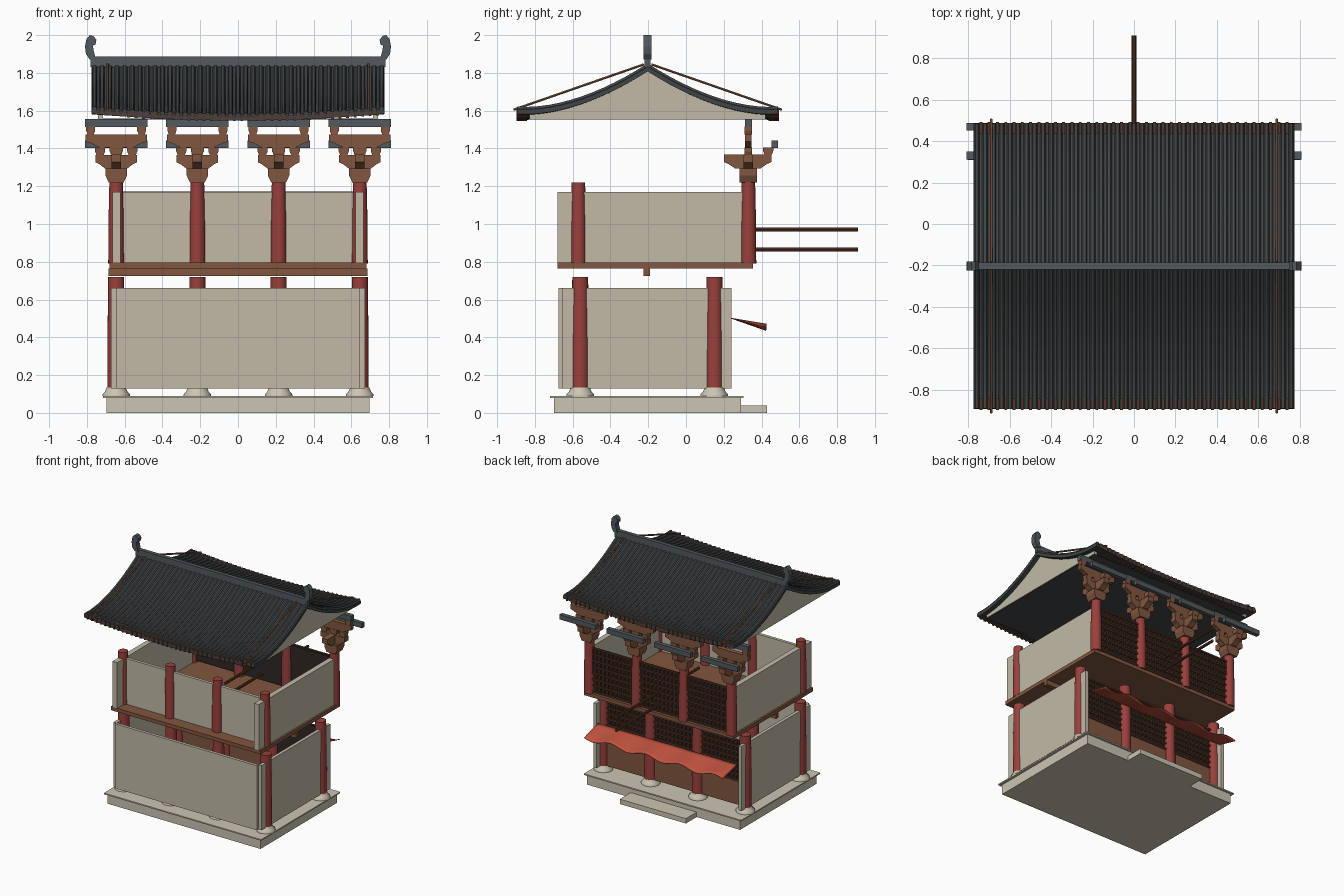
import bpy, bmesh, math
from mathutils import Vector

if "Cube" in bpy.data.objects:
    bpy.data.objects.remove(bpy.data.objects["Cube"])


def material(name, r, g, b):
    m = bpy.data.materials.new(name)
    m.use_nodes = True
    m.diffuse_color = (r, g, b, 1)
    m.node_tree.nodes["Principled BSDF"].inputs["Base Color"].default_value = (r, g, b, 1)
    return m


PLASTER = material("cream plaster", .54, .49, .39)
STONE = material("pale stone", .60, .56, .45)
RED = material("column red", .32, .052, .045)
TIMBER = material("brown timber", .22, .095, .05)
DARK_WOOD = material("dark timber", .10, .036, .02)
SCREEN = material("screen black brown", .028, .021, .016)
TILE = material("roof tile grey", .052, .06, .063)
RIDGE = material("ridge grey", .085, .10, .11)
CLOTH = material("awning red", .52, .085, .05)


def finish(name, bm, mat, smooth=False):
    bmesh.ops.recalc_face_normals(bm, faces=bm.faces[:])
    mesh = bpy.data.meshes.new(name)
    bm.to_mesh(mesh)
    bm.free()
    mesh.materials.append(mat)
    for p in mesh.polygons:
        p.use_smooth = smooth and abs(p.normal.z) < .95
    ob = bpy.data.objects.new(name, mesh)
    bpy.context.collection.objects.link(ob)
    return ob


def add_box(bm, x0, x1, y0, y1, z0, z1):
    vs = bmesh.ops.create_cube(bm, size=1)["verts"]
    for v in vs:
        v.co = Vector(((x0 + x1) / 2 + v.co.x * (x1 - x0),
                       (y0 + y1) / 2 + v.co.y * (y1 - y0),
                       (z0 + z1) / 2 + v.co.z * (z1 - z0)))


def boxes(name, mat, *dims):
    bm = bmesh.new()
    for d in dims:
        add_box(bm, *d)
    return finish(name, bm, mat)


def add_prism(bm, pts, axis, lo, hi):
    """Extrude an outline of (u, z) points along the y or x axis."""
    place = (lambda u, z, w: (u, w, z)) if axis == "y" else (lambda u, z, w: (w, u, z))
    rings = [[bm.verts.new(place(u, z, w)) for u, z in pts] for w in (lo, hi)]
    bm.faces.new(rings[0])
    bm.faces.new(rings[1])
    n = len(pts)
    for i in range(n):
        j = (i + 1) % n
        bm.faces.new((rings[0][i], rings[0][j], rings[1][j], rings[1][i]))


def turned(name, mat, x, y, profile, sides=20):
    """Stack of circular rings from (radius, z) pairs."""
    bm = bmesh.new()
    rings = [[bm.verts.new((x + r * math.cos(math.tau * i / sides),
                            y + r * math.sin(math.tau * i / sides), z))
              for i in range(sides)] for r, z in profile]
    bm.faces.new(rings[0])
    bm.faces.new(rings[-1])
    for a, b in zip(rings, rings[1:]):
        for i in range(sides):
            j = (i + 1) % sides
            bm.faces.new((a[i], a[j], b[j], b[i]))
    return finish(name, bm, mat, True)


def add_tube(bm, path, r, sides=6):
    """Tube along a path lying in a plane of constant x."""
    rings = []
    for k, p in enumerate(path):
        t = (path[min(k + 1, len(path) - 1)] - path[max(k - 1, 0)]).normalized()
        side = Vector((1, 0, 0))
        up = side.cross(t)
        rings.append([bm.verts.new(p + r * (side * math.cos(math.tau * i / sides)
                                            + up * math.sin(math.tau * i / sides)))
                      for i in range(sides)])
    bm.faces.new(rings[0])
    bm.faces.new(rings[-1])
    for a, b in zip(rings, rings[1:]):
        for i in range(sides):
            j = (i + 1) % sides
            bm.faces.new((a[i], a[j], b[j], b[i]))


COLUMN_X = (-.645, -.215, .215, .645)

# Platform and step
boxes("platform", STONE, (-.695, .695, -.7, .29, 0, .08), (-.715, .715, -.72, .305, .08, .09))
boxes("step", STONE, (-.3, .3, .29, .43, 0, .04))

# Columns with bell shaped stone feet
for x in COLUMN_X:
    for y in (-.56, .15):
        turned("column_foot", STONE, x, y,
               [(.073, .09), (.072, .1), (.06, .112), (.05, .135)], 12)
        turned("ground_column", RED, x, y, [(.047, .13), (.046, .4), (.042, .72)])
    for y in (-.57, .33):
        turned("upper_column", RED, x, y, [(.042, .79), (.041, 1.0), (.036, 1.22)])

# Walls
boxes("ground_front_wall", PLASTER, (-.645, .645, -.675, -.65, .13, .66))
boxes("upper_front_wall", PLASTER, (-.63, .63, -.58, -.555, .795, 1.17))
for s in (-1, 1):
    xs = sorted((s * .645, s * .672))
    boxes("ground_side_wall", PLASTER, (*xs, -.655, .24, .13, .66))
    xs = sorted((s * .622, s * .665))
    boxes("upper_side_wall", PLASTER, (*xs, -.68, .32, .795, 1.17))

# Upper floor and its beam
boxes("upper_floor", TIMBER, (-.68, .68, -.68, .355, .765, .795))
boxes("floor_beam", TIMBER, (-.685, .685, -.225, -.19, .725, .765))


def lattice(name, y, z0, z1, rows, cols):
    """Dark screen panels with a grid of bars in each bay."""
    back, bars = bmesh.new(), bmesh.new()
    for a, b in zip(COLUMN_X, COLUMN_X[1:]):
        lo, hi = a + .035, b - .035
        add_box(back, lo, hi, y - .008, y + .004, z0, z1)
        for i in range(rows + 1):
            z = z0 + (z1 - z0) * i / rows
            add_box(bars, lo, hi, y + .003, y + .018, z - .006, z + .006)
        for i in range(cols + 1):
            x = lo + (hi - lo) * i / cols
            add_box(bars, x - .004, x + .004, y + .003, y + .014, z0, z1)
    finish(name + "_panel", back, SCREEN)
    finish(name + "_bars", bars, DARK_WOOD)


lattice("upper_screen", .33, .81, 1.165, 7, 10)
lattice("ground_screen", .15, .33, .655, 7, 10)
boxes("ground_sill_panel", TIMBER, (-.62, .62, .135, .165, .13, .32))

# Banner poles at the back
for z in (.865, .97):
    bm = bmesh.new()
    add_tube(bm, [Vector((0, -.17, z)), Vector((0, .91, z))], .011, 8)
    finish("banner_pole", bm, DARK_WOOD)

# Cloth awning with a wavy outer edge
bm = bmesh.new()
NX, NT = 60, 6
rows = []
for j in range(NT + 1):
    t = j / NT
    rows.append([bm.verts.new((-.63 + 1.26 * i / NX, .24 + .185 * t,
                 .503 - .048 * t + .017 * t * math.sin(math.tau * 4 * i / NX)))
                 for i in range(NX + 1)])
for a, b in zip(rows, rows[1:]):
    for i in range(NX):
        bm.faces.new((a[i], a[i + 1], b[i + 1], b[i]))
awning = finish("awning", bm, CLOTH, False)
for p in awning.data.polygons:
    p.use_smooth = True
awning.modifiers.new("thickness", "SOLIDIFY").thickness = .004


# Bracket sets above the back columns
def arm(c, half, z0, z1):
    h = z1 - z0
    return [(c - half, z1), (c - half, z0 + h * .45), (c - half * .8, z0 + h * .3),
            (c - half * .55, z0), (c + half * .55, z0), (c + half * .8, z0 + h * .3),
            (c + half, z0 + h * .45), (c + half, z1)]


def cup(c, half, z0, z1):
    return [(c - half * .7, z0), (c + half * .7, z0), (c + half, z0 + (z1 - z0) * .5),
            (c + half, z1), (c - half, z1), (c - half, z0 + (z1 - z0) * .5)]


for x in COLUMN_X:
    bm = bmesh.new()
    add_prism(bm, cup(x, .057, 1.22, 1.295), "y", .283, .377)
    add_prism(bm, arm(x, .11, 1.295, 1.365), "y", .305, .355)
    add_prism(bm, arm(.327, .125, 1.295, 1.367), "x", x - .025, x + .025)
    add_prism(bm, arm(x, .162, 1.405, 1.475), "y", .312, .348)
    for off, z, w in ((-.085, 1.365, .027), (0, 1.365, .035), (.085, 1.365, .027),
                      (-.135, 1.475, .024), (.135, 1.475, .024)):
        add_prism(bm, cup(x + off, w, z, z + .04), "y", .31, .35)
    add_prism(bm, cup(.435, .027, 1.367, 1.405), "x", x - .03, x + .03)
    finish("bracket_set", bm, TIMBER)
    boxes("bracket_beam", RIDGE, (x - .165, x + .165, .312, .35, 1.513, 1.555),
          (x - .165, x + .165, .453, .487, 1.402, 1.442))

# Roof: two concave slopes that lift toward the corners
MID, HALF, RUN = -.203, .775, .69


def roof_z(d, x):
    t = min(d / RUN, 1)
    return 1.57 + .26 * (1 - t) ** 1.7 + .035 * t * t * (x / HALF) ** 2


STEPS = 12
for s, side in ((-1, "front"), (1, "back")):
    bm = bmesh.new()
    grid = [[bm.verts.new((x, MID + s * d, roof_z(d, x) + dz))
             for dz in (0, -.022)
             for d in ([RUN * k / STEPS for k in range(STEPS + 1)][::1 if dz == 0 else -1])]
            for x in [HALF * (i / 10 - 1) for i in range(21)]]
    n = len(grid[0])
    for a, b in zip(grid, grid[1:]):
        for k in range(n):
            j = (k + 1) % n
            bm.faces.new((a[k], a[j], b[j], b[k]))
    bm.faces.new(grid[0])
    bm.faces.new(grid[-1])
    finish(side + "_roof_slope", bm, TILE)

    ribs, ends = bmesh.new(), bmesh.new()
    for i in range(39):
        x = -.76 + .04 * i
        path = [Vector((x, MID + s * RUN * k / STEPS, roof_z(RUN * k / STEPS, x) + .006))
                for k in range(STEPS + 1)]
        add_tube(ribs, path, .014)
        z = roof_z(RUN, x)
        if i < 38:
            ys = sorted((MID + s * (RUN - .05), MID + s * (RUN + .005)))
            add_box(ends, x + .013, x + .027, *ys, z - .026, z + .012)
    finish(side + "_tile_ribs", ribs, TILE)
    finish(side + "_rafter_ends", ends, DARK_WOOD)

    # Straight battens lying over the slope near each gable
    for x in (-.69, .69):
        bm = bmesh.new()
        add_tube(bm, [Vector((x, MID + s * .02, 1.845)), Vector((x, MID + s * .71, 1.605))], .007)
        finish("roof_batten", bm, TIMBER)

# Gables and ceiling
for s in (-1, 1):
    ds = [.625 * (k / 10 - 1) for k in range(21)]
    pts = [(MID + d, roof_z(abs(d), .74) - .018) for d in ds]
    pts += [(MID + .625, 1.555), (MID - .625, 1.555)]
    bm = bmesh.new()
    add_prism(bm, pts, "x", s * .715, s * .74)
    finish("gable", bm, PLASTER)
boxes("ceiling", TILE, (-.735, .735, MID - .625, MID + .625, 1.552, 1.558))

# Ridge with curled ends
boxes("ridge", RIDGE, (-.78, .78, MID - .016, MID + .016, 1.83, 1.888))
for s in (-1, 1):
    curl = [(.752, 1.87), (.785, 1.87), (.805, 1.9), (.81, 1.94), (.802, 1.98), (.785, 2.0),
            (.765, 1.995), (.75, 1.975), (.754, 1.95), (.768, 1.945), (.765, 1.92)]
    bm = bmesh.new()
    add_prism(bm, [(s * x, z) for x, z in curl], "y", MID - .021, MID + .021)
    finish("ridge_curl", bm, RIDGE)
